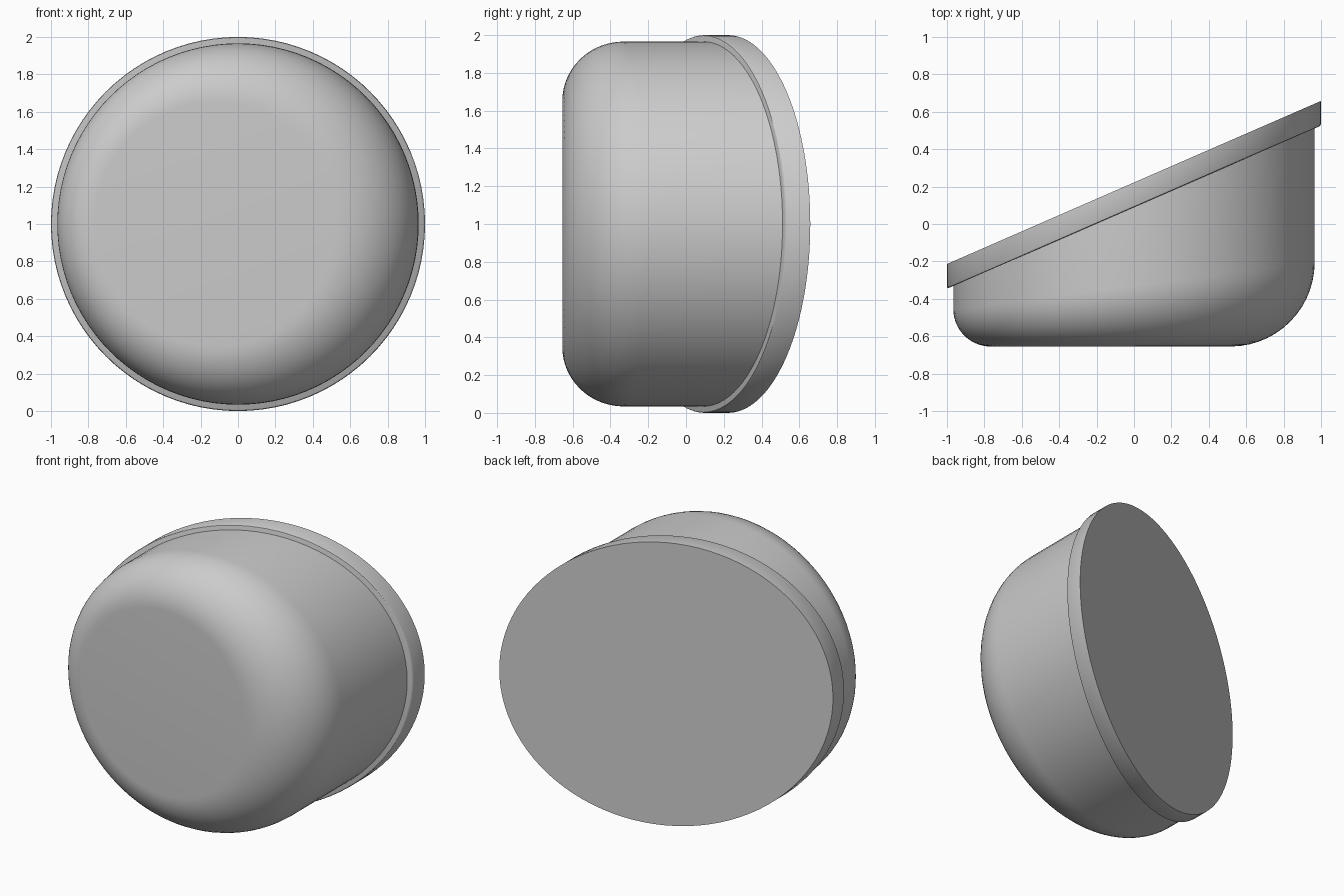
import bpy, bmesh, math

cube = bpy.data.objects.get("Cube")
if cube:
    bpy.data.objects.remove(cube, do_unlink=True)

SEGMENTS = 96
SLOPE = 0.436       # tilt of the mounting base across x
FRONT = -0.655      # depth of the flat front
BODY_R = 0.966
BACK, LIP = 0.222, 0.09   # base planes where x = 0

grey = bpy.data.materials.new("plain grey")
grey.use_nodes = True
colour = (0.6, 0.6, 0.6, 1)
grey.diffuse_color = colour
grey.node_tree.nodes["Principled BSDF"].inputs["Base Color"].default_value = colour


def loft(name, rings, cap_end):
    """Skin a list of functions angle -> (radius, y), around the y axis."""
    bm = bmesh.new()
    loops = []
    for ring in rings:
        loop = []
        for i in range(SEGMENTS):
            a = math.tau * i / SEGMENTS
            r, y = ring(a)
            loop.append(bm.verts.new((r * math.cos(a), y, 1 + r * math.sin(a))))
        loops.append(loop)
    for low, high in zip(loops, loops[1:]):
        for i in range(SEGMENTS):
            j = (i + 1) % SEGMENTS
            bm.faces.new((low[i], low[j], high[j], high[i]))
    bm.faces.new(loops[0])
    if cap_end:
        bm.faces.new(loops[-1])
    bmesh.ops.recalc_face_normals(bm, faces=bm.faces)
    mesh = bpy.data.meshes.new(name)
    bm.to_mesh(mesh)
    bm.free()
    obj = bpy.data.objects.new(name, mesh)
    bpy.context.collection.objects.link(obj)
    mesh.materials.append(grey)
    bpy.ops.object.select_all(action="DESELECT")
    obj.select_set(True)
    bpy.context.view_layer.objects.active = obj
    bpy.ops.object.shade_smooth_by_angle(angle=math.radians(30))
    return obj


def fillet(t):
    """Ring at angle t of the front rounding, which widens towards +x."""
    def ring(a):
        size = 0.325 + 0.125 * math.cos(a)
        return (BODY_R - size * (1 - math.sin(t)),
                FRONT + size * (1 - math.cos(t)))
    return ring


def tilted(radius, offset):
    """Ring lying in a plane parallel to the mounting base."""
    return lambda a: (radius, offset + SLOPE * radius * math.cos(a))


# Rounded housing, running into the base
steps = 14
body_rings = [fillet(math.pi / 2 * k / steps) for k in range(steps + 1)]
loft("housing", body_rings + [tilted(BODY_R, LIP + 0.03)], False)

# Slanted mounting base with a softened front lip and a flat back
loft("mounting_base", [tilted(0.99, LIP), tilted(0.997, LIP + 0.003),
                       tilted(1, LIP + 0.01), tilted(1, BACK)], True)
